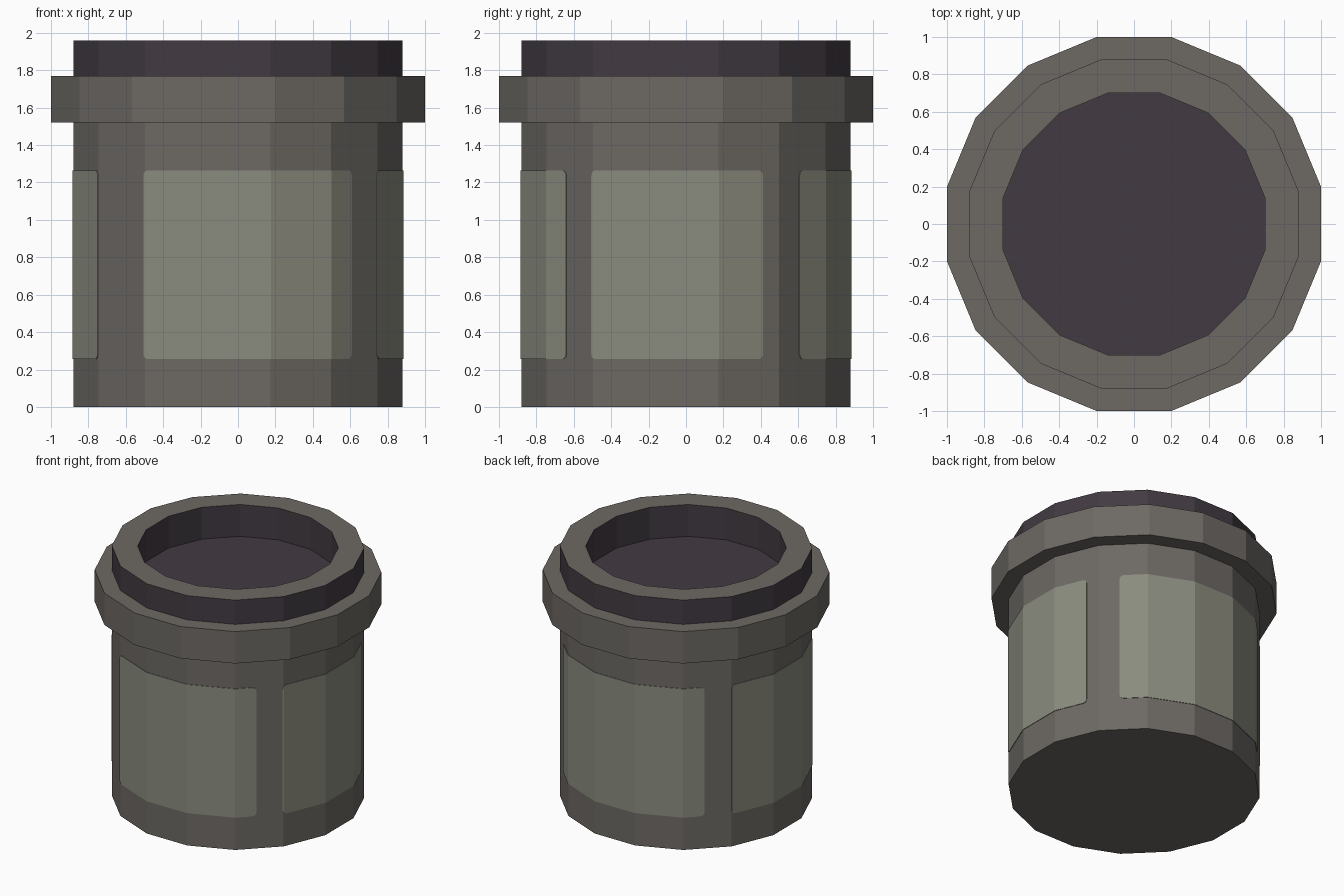
import bpy, bmesh, math

if "Cube" in bpy.data.objects:
    bpy.data.objects.remove(bpy.data.objects["Cube"])

SIDES = 16
STEP = 2 * math.pi / SIDES


def material(name, rgb):
    m = bpy.data.materials.new(name)
    lin = [((c / 255 + 0.055) / 1.055) ** 2.4 for c in rgb]
    m.diffuse_color = (*lin, 1)
    m.use_nodes = True
    m.node_tree.nodes["Principled BSDF"].inputs["Base Color"].default_value = m.diffuse_color
    return m


GREY = material("warm grey", (109, 105, 100))
PANEL = material("pale olive grey", (139, 140, 127))
DARK = material("dark plum", (66, 59, 66))


def point(a, apothem, z):
    """Point on the 16-sided wall; angle a runs from the front (-y) towards +x."""
    off = (a + STEP / 2) % STEP - STEP / 2
    r = apothem / math.cos(off)
    return (r * math.sin(a), -r * math.cos(a), z)


def finish(name, bm, mats):
    me = bpy.data.meshes.new(name)
    bm.to_mesh(me)
    bm.free()
    for m in mats:
        me.materials.append(m)
    ob = bpy.data.objects.new(name, me)
    bpy.context.collection.objects.link(ob)
    return ob


# Canister: base wall, wide collar, dark neck, flat rim and dark recess
profile = [(0.88, 0), (0.88, 1.52), (1.0, 1.52), (1.0, 1.77),
           (0.88, 1.77), (0.88, 1.96), (0.70, 1.96), (0.70, 1.71)]
dark_segments = {4, 6}
bm = bmesh.new()
rings = [[bm.verts.new(point((i + 0.5) * STEP, r, z)) for i in range(SIDES)]
         for r, z in profile]
for s, (lo, hi) in enumerate(zip(rings, rings[1:])):
    for i in range(SIDES):
        j = (i + 1) % SIDES
        f = bm.faces.new((lo[i], lo[j], hi[j], hi[i]))
        f.material_index = int(s in dark_segments)
bm.faces.new(rings[0][::-1])
bm.faces.new(rings[-1]).material_index = 1
finish("canister", bm, [GREY, DARK])


# Wall panels: thin wrapped plates with rounded corners
def wall_panel(name, start, end, z0=0.255, z1=1.265, rad=0.03):
    a0, a1 = math.radians(start), math.radians(end)
    cols = []  # (angle, corner inset)
    for k in range(5):
        t = k * math.pi / 8
        d = rad * (1 - math.cos(t)) / 0.89
        inset = rad * (1 - math.sin(t))
        cols += [(a0 + d, inset), (a1 - d, inset)]
    for i in range(2 * SIDES):
        a = (i - SIDES / 2 + 0.5) * STEP
        if a0 + rad / 0.89 < a < a1 - rad / 0.89:
            cols.append((a, 0))
    # wall corners that fall inside a rounded end are left to the curve columns
    cols.sort()
    bm = bmesh.new()
    pairs = [(bm.verts.new(point(a, 0.884, z0 + c)),
              bm.verts.new(point(a, 0.884, z1 - c))) for a, c in cols]
    for (b0, t0), (b1, t1) in zip(pairs, pairs[1:]):
        bm.faces.new((b0, b1, t1, t0))
    ob = finish(name, bm, [PANEL])
    mod = ob.modifiers.new("thickness", "SOLIDIFY")
    mod.thickness = 0.006
    mod.offset = -1


wall_panel("front_panel", -34.2, 43.5)
wall_panel("right_panel", 55.7, 117.7)
wall_panel("back_panel", 133.4, 223.6)
wall_panel("left_panel", 236.2, 303.4)
